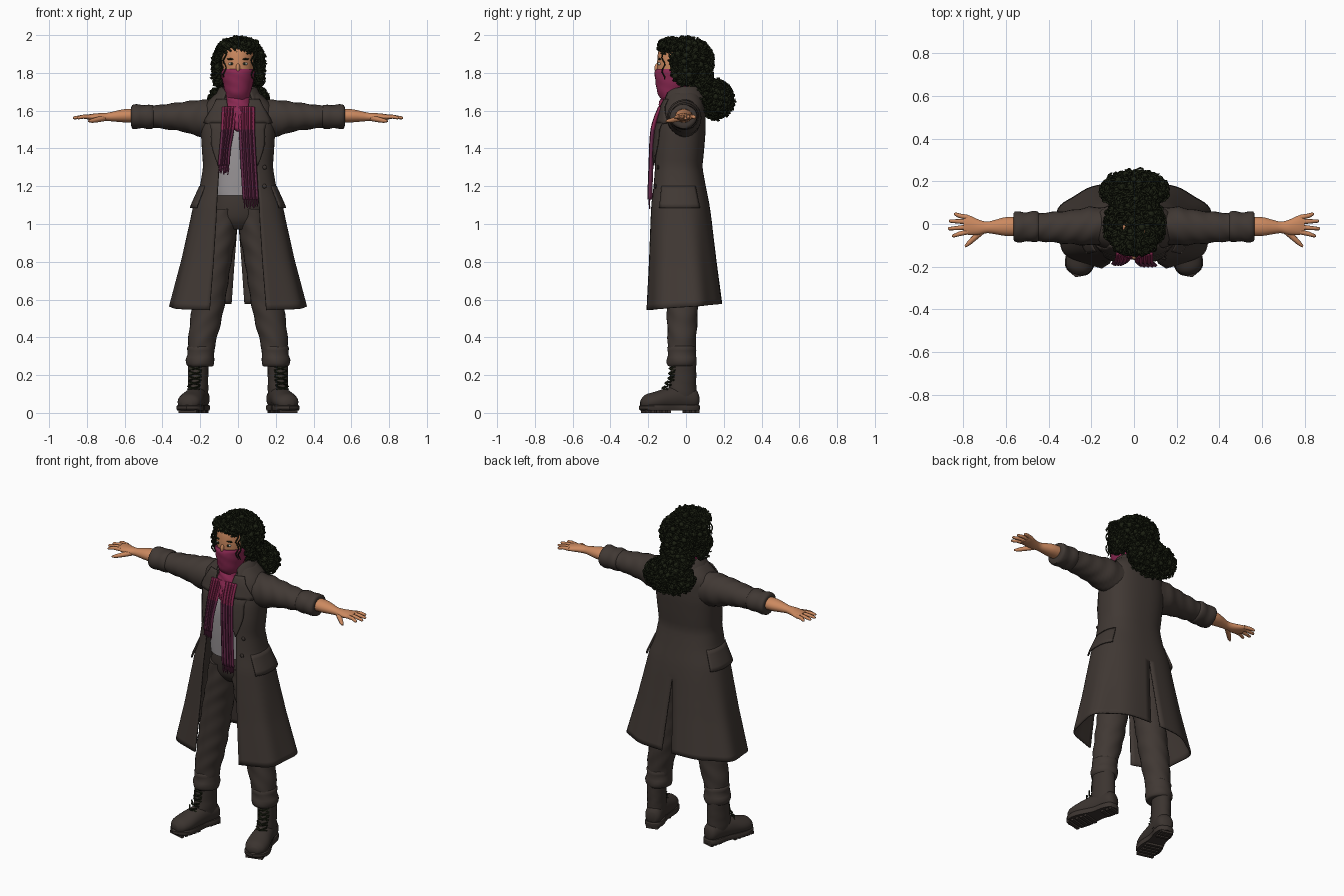
import bpy, bmesh, math, random
from math import sin, cos, pi, asin, sqrt
from mathutils import Vector, Matrix

if "Cube" in bpy.data.objects:
    bpy.data.objects.remove(bpy.data.objects["Cube"])

random.seed(4)

def material(name, r, g, b):
    m = bpy.data.materials.new(name)
    m.diffuse_color = (r, g, b, 1)
    m.use_nodes = True
    m.node_tree.nodes["Principled BSDF"].inputs["Base Color"].default_value = m.diffuse_color
    return m

COAT = material("dark brown cloth", .052, .040, .034)
BOOT = material("brown leather", .044, .034, .029)
SKIN = material("warm skin", .60, .25, .115)
RED = material("crimson scarf", .26, .022, .085)
PURPLE = material("plum scarf", .13, .022, .068)
SHIRT = material("grey shirt", .32, .30, .31)
HAIR = material("black hair", .011, .014, .006)
EYE = material("eye white", .55, .55, .48)

def finish(name, bm, mat, mirror=False, thick=0, xf=None, angle=50):
    bmesh.ops.recalc_face_normals(bm, faces=bm.faces)
    if xf:
        bmesh.ops.transform(bm, matrix=xf, verts=bm.verts)
    me = bpy.data.meshes.new(name)
    bm.to_mesh(me)
    bm.free()
    me.materials.append(mat)
    ob = bpy.data.objects.new(name, me)
    bpy.context.collection.objects.link(ob)
    if mirror:
        ob.modifiers.new("mirror", 'MIRROR').merge_threshold = .002
    if thick:
        s = ob.modifiers.new("thickness", 'SOLIDIFY')
        s.thickness, s.offset = thick, 0
    me.shade_smooth()
    me.set_sharp_from_angle(angle=math.radians(angle))
    return ob

def spline(keys, m):
    """Catmull-Rom through tuples, m steps per span."""
    out = []
    for i in range(len(keys) - 1):
        a, b, c, d = keys[max(i - 1, 0)], keys[i], keys[i + 1], keys[min(i + 2, len(keys) - 1)]
        for k in range(m):
            t = k / m
            out.append(tuple(.5 * (2 * q + (r - p) * t + (2 * p - 5 * q + 4 * r - s) * t * t
                       + (3 * q - p - 3 * r + s) * t ** 3) for p, q, r, s in zip(a, b, c, d)))
    return out + [tuple(keys[-1])]

def skin_rows(bm, rows, closed):
    vs = [[bm.verts.new(p) for p in r] for r in rows]
    n = len(rows[0])
    for a, b in zip(vs, vs[1:]):
        for j in range(n if closed else n - 1):
            k = (j + 1) % n
            bm.faces.new((a[j], a[k], b[k], b[j]))
    if closed:
        bm.faces.new(vs[0])
        bm.faces.new(vs[-1])

def loft(name, keys, mat, axis='z', n=24, m=4, p=1.0, fold=0, freq=90, **kw):
    """keys: position along axis, two centre coordinates, two radii."""
    rows = []
    for s, c1, c2, r1, r2 in spline(keys, m):
        row = []
        for j in range(n):
            a = 2 * pi * j / n
            f = 1 + fold * sin(freq * s + 2 * sin(a + 1) + 3 * cos(a))
            u = c1 + r1 * f * math.copysign(abs(cos(a)) ** p, cos(a))
            v = c2 + r2 * f * math.copysign(abs(sin(a)) ** p, sin(a))
            row.append({'z': (u, v, s), 'x': (s, u, v), 'y': (u, s, v)}[axis])
        rows.append(row)
    bm = bmesh.new()
    skin_rows(bm, rows, True)
    return finish(name, bm, mat, **kw)

def sheet(name, rows, mat, **kw):
    bm = bmesh.new()
    skin_rows(bm, rows, False)
    return finish(name, bm, mat, **kw)

def tube(bm, pts, radii, n=5):
    rows = []
    for i, p in enumerate(pts):
        d = (pts[min(i + 1, len(pts) - 1)] - pts[max(i - 1, 0)]).normalized()
        u = d.orthogonal().normalized() if i == 0 else (u - d * u.dot(d)).normalized()
        w, r = d.cross(u), radii[i]
        rows.append([p + (u * cos(2 * pi * j / n) + w * sin(2 * pi * j / n)) * r for j in range(n)])
    skin_rows(bm, rows, True)

def ball(bm, c, r, sub=2):
    bmesh.ops.create_icosphere(bm, subdivisions=sub, radius=1,
                               matrix=Matrix.Translation(c) @ Matrix.Diagonal((*r, 1)))

# ---- coat: half surface, mirrored. z, half width, front y, back y, opening, vent gap
LEVELS = [(1.71, .085, -.085, .06, .06, 0), (1.665, .14, -.105, .085, .06, 0), (1.62, .18, -.125, .1, .055, 0),
          (1.5, .193, -.155, .1, .06, 0), (1.4, .187, -.168, .092, .08, 0), (1.3, .18, -.172, .082, .1, 0),
          (1.2, .197, -.18, .1, .106, 0), (1.1, .232, -.19, .12, .112, 0), (1.03, .247, -.193, .13, .115, 0),
          (.8, .298, -.202, .157, .13, .018), (.56, .36, -.215, .188, .15, .034)]

def level(z):
    for a, b in zip(LEVELS, LEVELS[1:]):
        if z >= b[0]:
            break
    t = (a[0] - z) / (a[0] - b[0])
    return [p + (q - p) * t for p, q in zip(a, b)]

def t_of(x, z):
    return asin(min(1, (max(x, 0) / level(z)[1]) ** 1.25))

def coat_point(t, z, off=0):
    _, a, f, b, _, _ = level(z)
    low = max(0, 1.1 - z) / .55
    w = off + .010 * low * sin(7 * t + 1) * sin(t)
    c, s = cos(t), max(sin(t), 0)
    y = (f + b) / 2 - ((b - f) / 2 + w) * math.copysign(abs(c) ** .8, c)
    x = (a + w) * s ** .8
    return Vector((x, y, z - .018 * low * c * (z < .9) * low))

rows = []
for i in range(41):
    z = 1.71 - 1.15 * i / 40
    L = level(z)
    t0, t1 = t_of(L[4], z), pi - t_of(L[5], z)
    rows.append([coat_point(t0 + (t1 - t0) * j / 32, z) for j in range(33)])
sheet("coat_body", rows, COAT, mirror=True, thick=.009)

# lapels, pocket flaps, side pleats and collar follow the coat surface
rows = []
for z, w in spline([(1.66, .05), (1.6, .085), (1.535, .115), (1.53, .085), (1.42, .06), (1.31, .004)], 3):
    e = level(z)[4]
    rows.append([coat_point(t_of(e - .004 + w * j / 6, z), z, .012) for j in range(7)])
sheet("lapel", rows, COAT, mirror=True, thick=.007)
rows = [[coat_point(1.0 + 1.15 * j / 12, 1.2 - .115 * i / 5, .004 + .012 * i / 5) for j in range(13)] for i in range(6)]
sheet("pocket_flap", rows, COAT, mirror=True, thick=.008)
rows = []
for r, z in [(.078, 1.65), (.08, 1.70), (.088, 1.725), (.1, 1.715), (.125, 1.665), (.135, 1.645)]:
    rows.append([Vector((r * sin(t), -.015 - r * cos(t), z - .02 * max(0, cos(t))))
                 for t in [.65 + (pi - .65) * j / 16 for j in range(17)]])
sheet("coat_collar", rows, COAT, mirror=True, thick=.007)
bm = bmesh.new()
for z in (1.3, 1.2):
    ball(bm, coat_point(t_of(.135, z), z, .008), (.012, .006, .012))
finish("coat_buttons", bm, BOOT)

# sleeves and rolled cuffs
loft("sleeve", [(.1, -.005, 1.56, .08, .095), (.2, -.01, 1.56, .09, .097), (.3, -.015, 1.568, .079, .077),
                (.4, -.015, 1.568, .07, .064), (.47, -.015, 1.568, .064, .056)], COAT, 'x', m=6,
     fold=.03, freq=75, mirror=True)
loft("rolled_cuff", [(.445, -.013, 1.568, .058, .05), (.45, -.013, 1.568, .07, .061), (.475, -.013, 1.568, .073, .065),
                     (.505, -.013, 1.568, .067, .061), (.535, -.013, 1.568, .073, .065), (.56, -.013, 1.568, .07, .062),
                     (.566, -.013, 1.57, .055, .045)], COAT, 'x', m=2, fold=.025, freq=60, mirror=True)

# forearms and hands
loft("forearm", [(.53, -.012, 1.573, .044, .037), (.6, -.012, 1.573, .044, .035), (.65, -.014, 1.57, .034, .028),
                 (.69, -.016, 1.567, .027, .022), (.73, -.015, 1.566, .036, .021), (.775, -.005, 1.566, .046, .017),
                 (.8, -.003, 1.566, .042, .012)], SKIN, 'x', mirror=True)
bm = bmesh.new()
for y0, y1, x1 in [(-.037, -.056, .853), (-.014, -.022, .873), (.01, .014, .868), (.031, .047, .845)]:
    pts = [Vector((.78, y0, 1.567)), Vector((.82, (y0 + y1) / 2, 1.568)),
           Vector((x1 - .006, y1, 1.562)), Vector((x1, y1, 1.561))]
    tube(bm, pts, [.012, .0105, .008, .004], 8)
tube(bm, [Vector(p) for p in [(.71, -.03, 1.56), (.745, -.062, 1.552), (.775, -.09, 1.546), (.792, -.106, 1.544)]],
     [.016, .014, .011, .005], 8)
finish("fingers", bm, SKIN, mirror=True)

# shirt and trousers
loft("shirt", [(1.15, 0, -.025, .14, .128), (1.3, 0, -.04, .14, .118), (1.45, 0, -.04, .15, .112),
               (1.55, 0, -.025, .14, .095), (1.62, 0, -.015, .09, .07)], SHIRT, fold=.008, p=.9)
loft("trouser_seat", [(1.2, 0, -.025, .135, .115), (1.1, 0, -.02, .15, .118), (1.02, 0, -.015, .15, .105),
                      (.97, 0, -.01, .11, .07)], COAT)
loft("trouser_leg", [(1.08, .075, -.02, .078, .11), (.95, .09, -.02, .083, .105), (.8, .12, -.02, .085, .095),
                     (.6, .152, -.02, .086, .085), (.48, .172, -.02, .082, .08), (.38, .19, -.022, .074, .075),
                     (.32, .196, -.022, .068, .07)], COAT, m=7, fold=.025, freq=55, mirror=True)
loft("trouser_hem", [(.355, .195, -.022, .064, .066), (.345, .196, -.022, .073, .076), (.31, .198, -.022, .07, .074),
                     (.28, .2, -.022, .076, .08), (.25, .2, -.022, .07, .075), (.245, .2, -.022, .055, .06)],
     COAT, m=2, fold=.02, freq=80, mirror=True)

# boots: built pointing forward, then toed out
OUT = Matrix.Translation((.207, 0, 0)) @ Matrix.Rotation(math.radians(15), 4, 'Z')
loft("boot_shaft", [(.3, 0, -.015, .056, .068), (.2, 0, -.015, .052, .07), (.12, 0, -.02, .053, .075),
                    (.06, 0, -.02, .05, .08)], BOOT, fold=.02, mirror=True, xf=OUT)
loft("boot_foot", [(.067, 0, .07, .025, .03), (.045, 0, .075, .047, .055), (-.03, 0, .08, .053, .065),
                   (-.1, 0, .073, .06, .06), (-.17, 0, .062, .067, .05), (-.22, 0, .055, .056, .042),
                   (-.245, 0, .05, .025, .022)], BOOT, 'y', mirror=True, xf=OUT)
half = spline([(0, .075), (.04, .06), (.054, .01), (.05, -.06), (.07, -.16), (.058, -.225), (0, -.258)], 4)
outline = half + [(-x, y) for x, y in half[-2:0:-1]]
bm = bmesh.new()
skin_rows(bm, [[(x * s, y * s, z) for x, y in outline] for z, s in [(.012, .97), (.02, 1), (.036, 1), (.042, .95)]], True)
for y in [-.225, -.195, -.165, -.135, -.105, .0, .03, .055]:
    w = .035 if y > -.02 else .05
    bmesh.ops.create_cube(bm, size=1, matrix=Matrix.Translation((0, y, .008)) @ Matrix.Diagonal((w * 2, .018, .016, 1)))
finish("boot_sole", bm, BOOT, mirror=True, xf=OUT, angle=30)
bm = bmesh.new()
for i in range(5):
    z, y = .245 - .026 * i, -.083 - .004 * i - .012 * max(0, i - 2)
    for s in (-1, 1):
        tube(bm, [Vector((-.032 * s, y + .016, z)), Vector((0, y - .007, z - .01)), Vector((.032 * s, y + .016, z - .02))], [.005] * 3)
finish("boot_laces", bm, HAIR, mirror=True, xf=OUT)

# head, ears, eyes and brows
loft("neck", [(1.56, 0, -.01, .06, .06), (1.66, 0, -.02, .052, .055), (1.77, 0, -.03, .055, .06)], SKIN)
loft("head", [(1.695, 0, -.085, .03, .03), (1.71, 0, -.085, .05, .052), (1.75, 0, -.07, .07, .078), (1.80, 0, -.058, .08, .093),
              (1.87, 0, -.052, .086, .1), (1.93, 0, -.045, .08, .095), (1.965, 0, -.035, .05, .06)], SKIN)
bm = bmesh.new()
ball(bm, (0, -.153, 1.825), (.011, .015, .026))
for s in (-1, 1):
    ball(bm, (s * .09, -.03, 1.82), (.012, .02, .032))
finish("nose_and_ears", bm, SKIN)
for name, mat, x, y, z, r in [("eye", EYE, .034, -.140, 1.848, (.017, .009, .008)),
                              ("iris", HAIR, .034, -.146, 1.848, (.007, .005, .0075)),
                              ("brow", HAIR, .037, -.14, 1.873, (.024, .009, .005))]:
    bm = bmesh.new()
    ball(bm, (x, y, z), r)
    finish(name, bm, mat, mirror=True)

# face scarf, neck wrap and hanging tails with fringe
loft("face_scarf", [(1.655, 0, -.055, .07, .072), (1.69, 0, -.07, .068, .08), (1.73, 0, -.068, .077, .09),
                    (1.775, 0, -.062, .086, .103), (1.805, 0, -.06, .089, .106), (1.82, 0, -.058, .087, .1)],
     RED, fold=.012, freq=110)
loft("neck_scarf", [(1.69, 0, -.05, .06, .07), (1.66, 0, -.05, .075, .085), (1.6, .005, -.06, .082, .092),
                    (1.55, .008, -.085, .07, .08), (1.51, .01, -.115, .045, .05), (1.49, .01, -.13, .02, .025)],
     RED, fold=.05, freq=120)
fringe = bmesh.new()
for name, keys in [("scarf_tail_short", [(-.045, -.135, 1.62, .035), (-.055, -.17, 1.5, .03), (-.068, -.181, 1.4, .025), (-.076, -.185, 1.31, .026)]),
                   ("scarf_tail_long", [(.045, -.135, 1.62, .04), (.047, -.175, 1.5, .038), (.057, -.186, 1.3, .038), (.067, -.192, 1.13, .038)])]:
    rows = [[(x + w * u / 8, y - .006 * cos(u * 1.6), z) for u in range(-8, 9)] for x, y, z, w in spline(keys, 6)]
    ob = sheet(name, rows, RED, thick=.014)
    ob.data.materials.append(PURPLE)
    for f in ob.data.polygons:
        f.material_index = int(f.center.z < 1.5)
    x, y, z, w = keys[-1]
    for i in range(8):
        fx = x + w * (i / 3.5 - 1) * .92
        tube(fringe, [Vector((fx, y, z + .01)), Vector((fx + .002, y - .003, z - .02)),
                      Vector((fx + random.uniform(-.005, .005), y, z - random.uniform(.035, .052)))], [.0045, .004, .003])
finish("scarf_fringe", fringe, PURPLE)

# curly hair: solid cores covered with clumps and small spiral curls
def hair(name, c, r, count, face_gap=False):
    bm = bmesh.new()
    c = Vector(c)
    ball(bm, c, [k * .93 for k in r], 3)
    for i in range(count):
        zz = 1 - 2 * (i + .5) / count
        a, q = i * 2.39996, sqrt(1 - zz * zz)
        d = Vector((q * cos(a), q * sin(a), zz))
        p = c + Vector((d.x * r[0], d.y * r[1], d.z * r[2]))
        if face_gap and p.y < -.06 and p.z < 1.91 and abs(p.x) < .1:
            continue
        if i % 2:
            k = random.uniform(.012, .02)
            ball(bm, p, (k, k, k), 1)
        ax = (d.orthogonal() * random.uniform(-1, 1) + d.cross(d.orthogonal()) * random.uniform(-1, 1)
              + d * .25 - Vector((0, 0, .4))).normalized()
        u = ax.orthogonal().normalized()
        w = ax.cross(u)
        R, ph = random.uniform(.009, .014), random.uniform(0, 6)
        pts = [p + ax * .045 * (k / 12 - .5) + (u * cos(k * .95 + ph) + w * sin(k * .95 + ph)) * R for k in range(13)]
        tube(bm, pts, [.0055] * 12 + [.002])
    finish(name, bm, HAIR, angle=80)

hair("hair_crown", (.004, .005, 1.862), (.13, .132, .119), 240, True)
hair("hair_fringe", (.004, -.075, 1.94), (.1, .066, .036), 90)
hair("hair_side_right", (.112, -.01, 1.81), (.02, .06, .07), 45)
hair("hair_side_left", (-.108, -.01, 1.81), (.02, .06, .07), 45)
hair("hair_nape", (0, .085, 1.76), (.1, .055, .08), 70)
hair("hair_bun", (.003, .16, 1.66), (.15, .083, .093), 210)
bm = bmesh.new()
for x in (-.088, -.07, .078, .095):
    tube(bm, [Vector((x + .008 * sin(k * 1.1), -.12 + .008 * cos(k * 1.1), 1.92 - .013 * k)) for k in range(13)], [.004] * 12 + [.001])
finish("hair_wisps", bm, HAIR)
